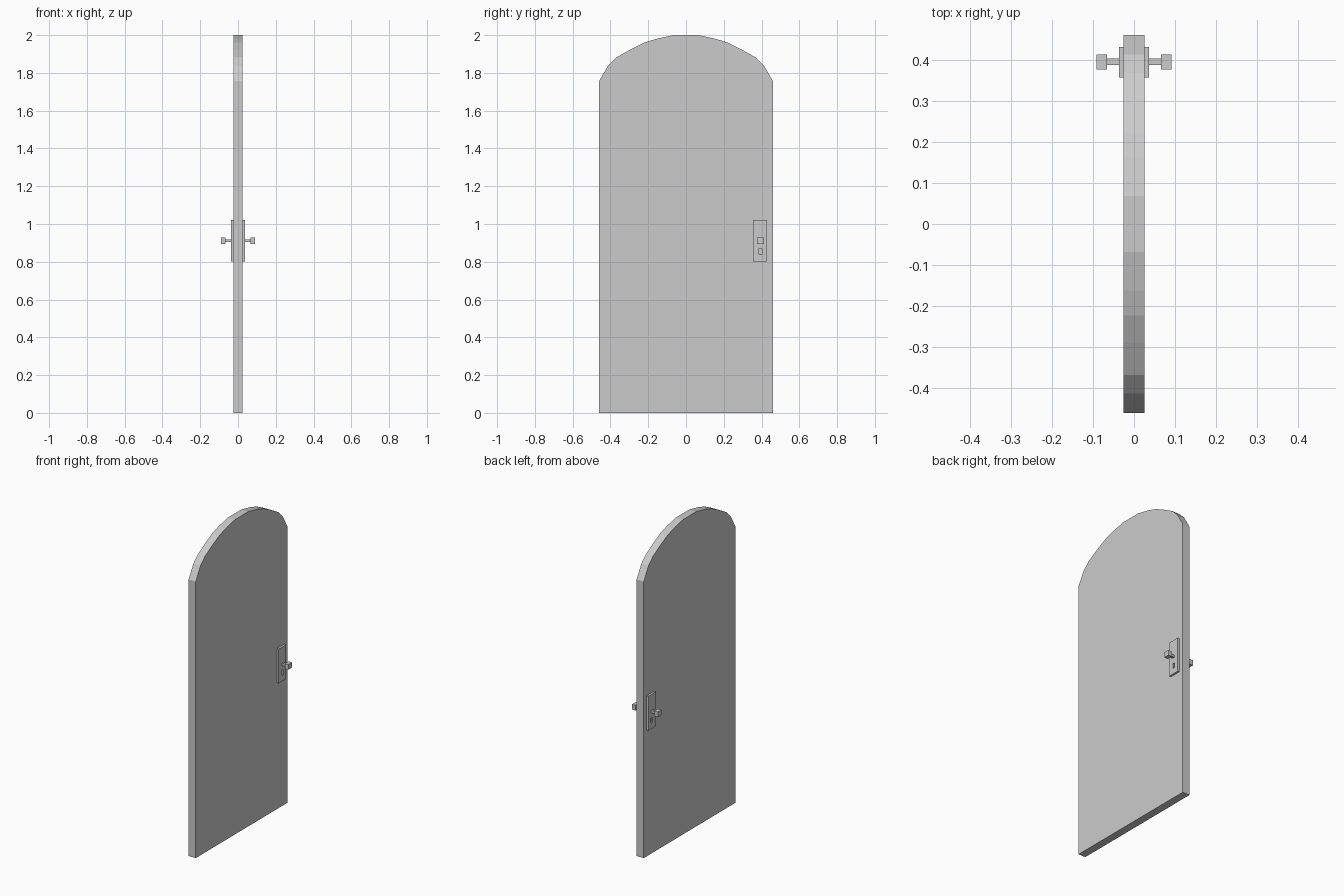
import bpy, bmesh

if "Cube" in bpy.data.objects:
    bpy.data.objects.remove(bpy.data.objects["Cube"])

def box(name, lo, hi, mirror=True):
    bm = bmesh.new()
    bmesh.ops.create_cube(bm, size=1)
    for v in bm.verts:
        v.co = [(a + b) / 2 + c * (b - a) for a, b, c in zip(lo, hi, v.co)]
    me = bpy.data.meshes.new(name)
    bm.to_mesh(me)
    bm.free()
    ob = bpy.data.objects.new(name, me)
    bpy.context.collection.objects.link(ob)
    return ob

def mirror_x(ob):
    m = ob.modifiers.new("both_sides", 'MIRROR')
    m.use_axis[0] = True

# Door leaf: half profile (y, z), mirrored and extruded through the thickness
half = [(0.46, 0), (0.46, 1.757), (0.412, 1.84), (0.367, 1.883),
        (0.29, 1.926), (0.222, 1.96), (0.162, 1.979), (0.068, 2.0)]
profile = half + [(-y, z) for y, z in reversed(half)]
bm = bmesh.new()
face = bm.faces.new([bm.verts.new((-0.025, y, z)) for y, z in profile])
ext = bmesh.ops.extrude_face_region(bm, geom=[face], use_keep_orig=True)
verts = [g for g in ext["geom"] if isinstance(g, bmesh.types.BMVert)]
bmesh.ops.translate(bm, verts=verts, vec=(0.05, 0, 0))
bmesh.ops.recalc_face_normals(bm, faces=bm.faces)
me = bpy.data.meshes.new("door_leaf")
bm.to_mesh(me)
bm.free()
bpy.context.collection.objects.link(bpy.data.objects.new("door_leaf", me))

# Lock plate with a recessed keyhole
plate = box("lock_plate", (0.024, 0.356, 0.802), (0.037, 0.43, 1.02))
keyhole = box("keyhole_cutter", (0.029, 0.387, 0.838), (0.05, 0.402, 0.87))
keyhole.hide_render = True
keyhole.hide_set(True)
cut = plate.modifiers.new("keyhole", 'BOOLEAN')
cut.object = keyhole
cut.operation = 'DIFFERENCE'
mirror_x(plate)

# Knob and its stem
mirror_x(box("knob_stem", (0.036, 0.387, 0.904), (0.068, 0.402, 0.919)))
mirror_x(box("knob", (0.066, 0.376, 0.895), (0.091, 0.412, 0.928)))
